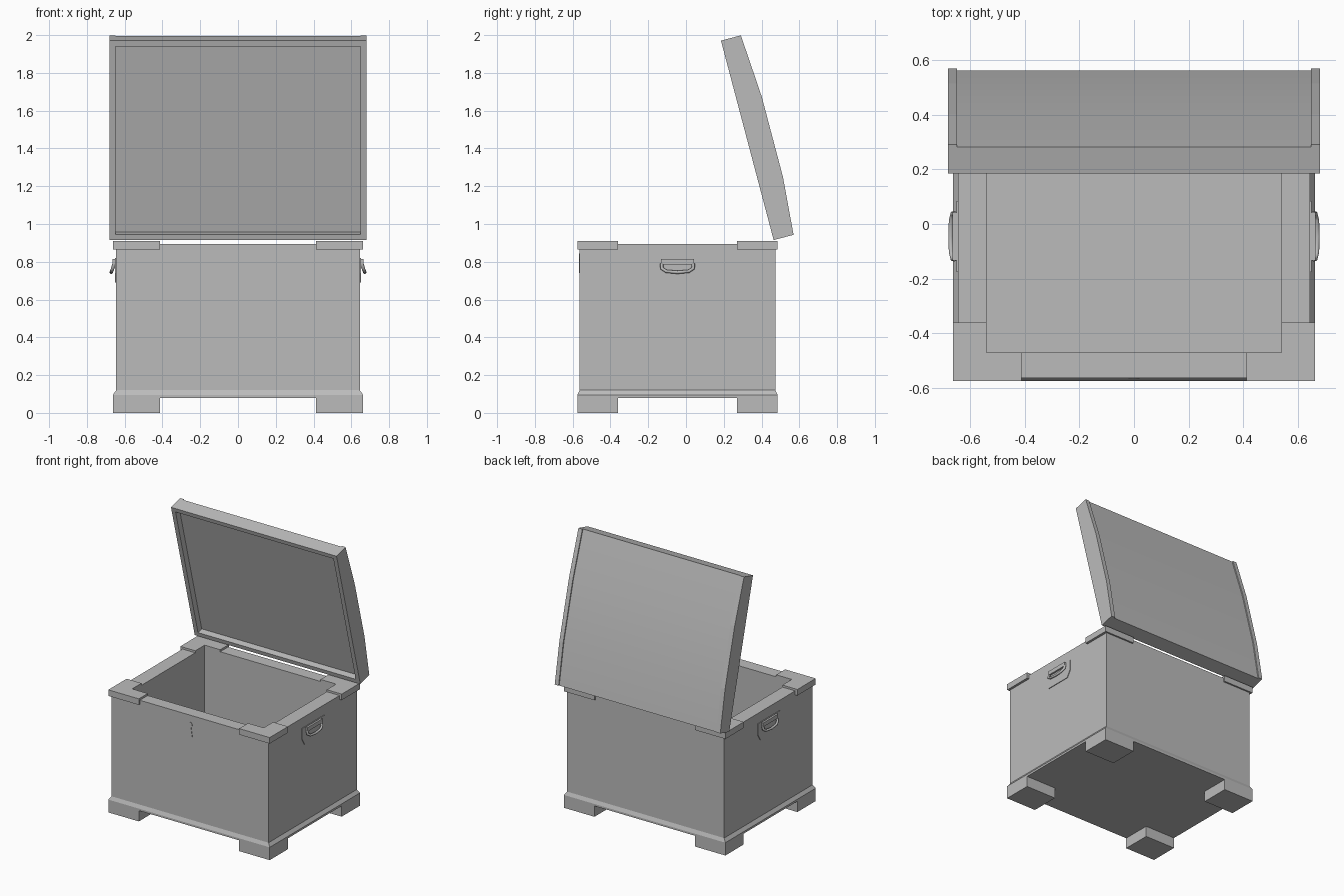
import bpy, bmesh, math
from mathutils import Vector

cube = bpy.data.objects.get("Cube")
if cube:
    bpy.data.objects.remove(cube, do_unlink=True)

grey = bpy.data.materials.new("plain_grey")
grey.use_nodes = True
COLOUR = (0.5, 0.5, 0.5, 1)
grey.diffuse_color = COLOUR
grey.node_tree.nodes["Principled BSDF"].inputs["Base Color"].default_value = COLOUR

MID = -0.045          # depth centre of the box
SIDES = (("left", 1), ("right", -1))
ENDS = (("front", -1), ("back", 1))


def finish(name, bm):
    bmesh.ops.recalc_face_normals(bm, faces=bm.faces)
    mesh = bpy.data.meshes.new(name)
    bm.to_mesh(mesh)
    bm.free()
    mesh.materials.append(grey)
    obj = bpy.data.objects.new(name, mesh)
    bpy.context.collection.objects.link(obj)
    return obj


def loft(name, rings):
    """Skin a stack of equal-length point rings and cap both ends."""
    bm = bmesh.new()
    rows = [[bm.verts.new(p) for p in ring] for ring in rings]
    n = len(rows[0])
    for low, high in zip(rows, rows[1:]):
        for i in range(n):
            j = (i + 1) % n
            bm.faces.new((low[i], low[j], high[j], high[i]))
    bm.faces.new(rows[0])
    bm.faces.new(rows[-1])
    return finish(name, bm)


def prism(name, profile, place, start, end):
    return loft(name, [[place(p, q, h) for p, q in profile] for h in (start, end)])


def rect(hx, hy, z):
    return [(sx * hx, MID + sy * hy, z) for sx, sy in ((-1, -1), (1, -1), (1, 1), (-1, 1))]


def smooth(obj, degrees):
    bpy.ops.object.select_all(action="DESELECT")
    bpy.context.view_layer.objects.active = obj
    obj.select_set(True)
    bpy.ops.object.shade_smooth_by_angle(angle=math.radians(degrees))


# Open box with a bevelled plinth and a hollow inside
loft("box_body", [rect(0.663, 0.53, 0.08), rect(0.663, 0.53, 0.095),
                  rect(0.645, 0.518, 0.12), rect(0.645, 0.518, 0.895),
                  rect(0.54, 0.425, 0.895), rect(0.54, 0.425, 0.17)])

# Feet and L-shaped rim caps on the four corners
foot = [(0.663, 0.53), (0.412, 0.53), (0.412, 0.315), (0.663, 0.315)]
cap = [(0.663, 0.53), (0.412, 0.53), (0.412, 0.425),
       (0.54, 0.425), (0.54, 0.315), (0.663, 0.315)]
for side, sx in SIDES:
    for end, sy in ENDS:
        def corner(x, y, z):
            return (sx * x, MID + sy * y, z)
        prism(f"{end}_{side}_foot", foot, corner, 0, 0.095)
        prism(f"{end}_{side}_rim_cap", cap, corner, 0.865, 0.91)

# Lid, drawn as (distance along lid, thickness) and tipped open about the hinge
tilt = math.radians(14.8)
along = Vector((0, -math.sin(tilt), math.cos(tilt)))
out = Vector((0, math.cos(tilt), math.sin(tilt)))
hinge = Vector((0, 0.464, 0.915))


def lid_place(u, n, x):
    return hinge + along * u + out * n + Vector((x, 0, 0))


LENGTH = 1.092
arc = [(0, 0.109), (0.31, 0.133), (0.75, 0.133), (LENGTH, 0.109)]
board = [(0, 0)] + arc + [(LENGTH, 0)]
panel = ([(0, 0)] + [(u, n - 0.008) for u, n in arc]
         + [(LENGTH, 0), (1.061, 0), (1.061, 0.045), (0.031, 0.045), (0.031, 0)])
smooth(prism("lid_panel", panel, lid_place, -0.648, 0.648), 30)
for side, sx in SIDES:
    prism(f"{side}_lid_board", board, lid_place, sx * 0.648, sx * 0.68)

# Side handles: back plate, hinge bar and swinging bail
plate = [(-0.13, 0.82), (0.13, 0.82), (0.13, 0.74), (0.1, 0.69), (-0.1, 0.69), (-0.13, 0.74)]
bar = [(-0.088, 0.815), (0.088, 0.815), (0.088, 0.785), (-0.088, 0.785)]
half_bail = [(0.656, 0.083, 0.79), (0.663, 0.083, 0.765), (0.669, 0.06, 0.75)]
for side, sx in SIDES:
    def flank(y, z, x):
        return (sx * x, MID + y, z)
    prism(f"{side}_handle_plate", plate, flank, 0.64, 0.65)
    prism(f"{side}_handle_bar", bar, flank, 0.645, 0.664)
    path = half_bail + [(0.671, 0, 0.744)] + [(x, -y, z) for x, y, z in reversed(half_bail)]
    curve = bpy.data.curves.new(f"{side}_handle_bail", "CURVE")
    curve.dimensions = "3D"
    curve.bevel_depth = 0.009
    curve.bevel_resolution = 2
    curve.use_fill_caps = True
    spline = curve.splines.new("POLY")
    spline.points.add(len(path) - 1)
    for point, (x, y, z) in zip(spline.points, path):
        point.co = (sx * x, MID + y, z, 1)
    curve.materials.append(grey)
    bail = bpy.data.objects.new(f"{side}_handle_bail", curve)
    bpy.context.collection.objects.link(bail)

# Keyhole plate: round head with a flared skirt
head = [(0.02 * math.cos(a), 0.825 + 0.02 * math.sin(a))
        for a in (math.radians(-60 + 30 * i) for i in range(11))]
keyhole = head + [(-0.02, 0.74), (0.02, 0.74)]
prism("keyhole_plate", keyhole, lambda x, z, y: (x, y, z), MID - 0.521, MID - 0.51)
